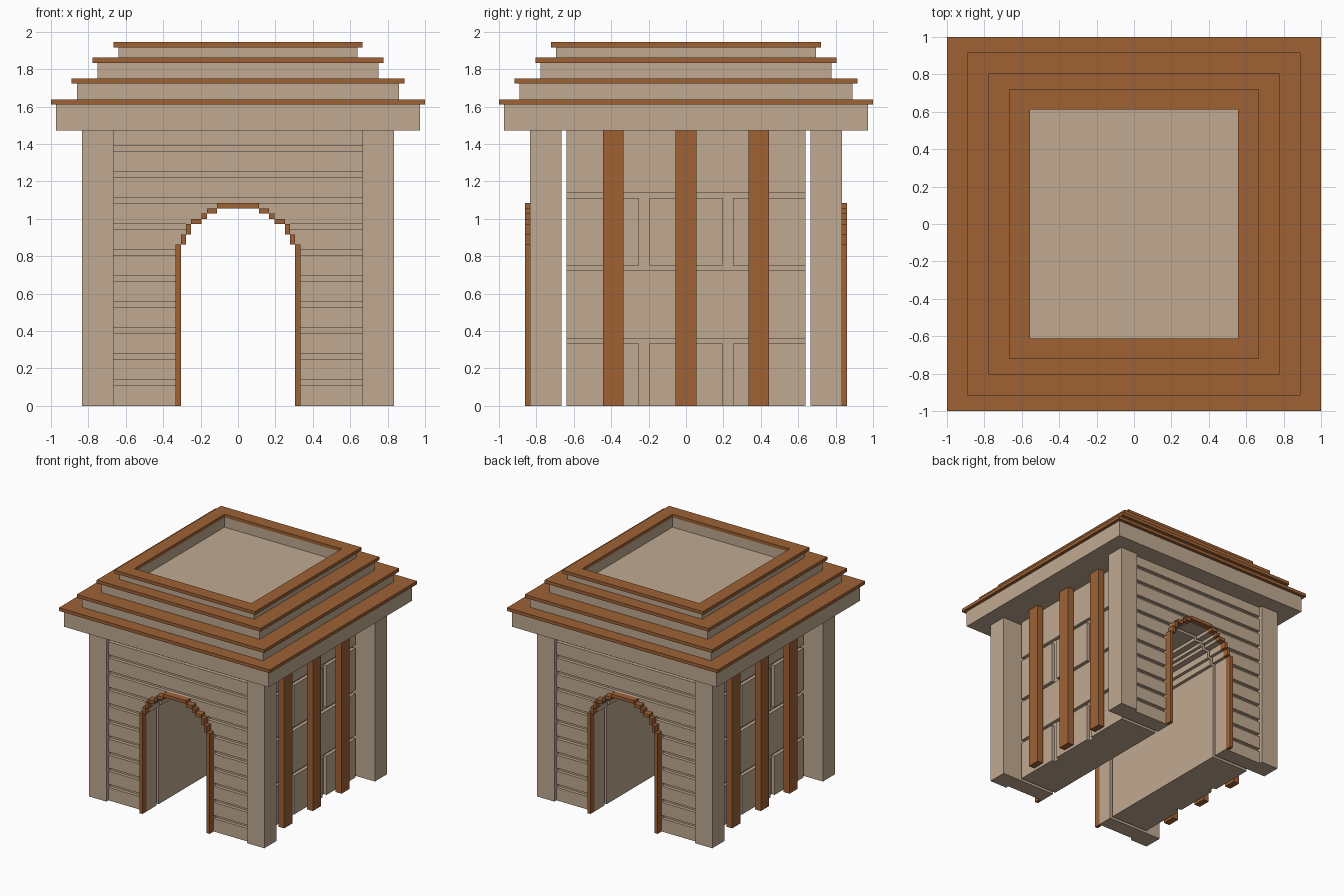
import bpy, bmesh

if "Cube" in bpy.data.objects:
    bpy.data.objects.remove(bpy.data.objects["Cube"])

U = 1 / 36  # model is laid out on a grid of 36 cells per unit


def material(name, rgb):
    m = bpy.data.materials.new(name)
    m.diffuse_color = (*rgb, 1)
    m.use_nodes = True
    m.node_tree.nodes["Principled BSDF"].inputs["Base Color"].default_value = m.diffuse_color
    return m


STONE = material("beige stone", (0.53, 0.40, 0.283))
WOOD = material("brown wood", (0.345, 0.122, 0.036))


def finish(bm, name, mat):
    bmesh.ops.recalc_face_normals(bm, faces=bm.faces)
    me = bpy.data.meshes.new(name)
    bm.to_mesh(me)
    bm.free()
    me.materials.append(mat)
    ob = bpy.data.objects.new(name, me)
    bpy.context.collection.objects.link(ob)
    return ob


def add_prism(bm, pts, y0, y1):
    """Extrude an x-z outline along y."""
    f = bm.faces.new([bm.verts.new((x * U, y0 * U, z * U)) for x, z in pts])
    r = bmesh.ops.extrude_face_region(bm, geom=[f])
    vs = [v for v in r["geom"] if isinstance(v, bmesh.types.BMVert)]
    bmesh.ops.translate(bm, verts=vs, vec=(0, (y1 - y0) * U, 0))


def add_box(bm, x0, x1, y0, y1, z0, z1):
    add_prism(bm, [(x0, z0), (x1, z0), (x1, z1), (x0, z1)], y0, y1)


def box(name, mat, *dims):
    bm = bmesh.new()
    add_box(bm, *dims)
    return finish(bm, name, mat)


def ring(name, mat, ox, oy, ix, iy, z0, z1):
    """Rectangular frame with a hole."""
    bm = bmesh.new()
    loops = []
    for hx, hy, z in ((ox, oy, z0), (ox, oy, z1), (ix, iy, z1), (ix, iy, z0)):
        loops.append([bm.verts.new((sx * hx * U, sy * hy * U, z * U))
                      for sx, sy in ((-1, -1), (1, -1), (1, 1), (-1, 1))])
    for k in range(4):
        a, b = loops[k], loops[(k + 1) % 4]
        for i in range(4):
            j = (i + 1) % 4
            bm.faces.new((a[i], a[j], b[j], b[i]))
    return finish(bm, name, mat)


# Stepped arch opening: (top of step, half width)
STEPS = [(31, 11), (33, 10), (35, 9), (36, 7), (37, 6), (38, 4)]
CROWN = 38


def add_arched_slab(bm, w, a, b, y0, y1):
    """Slab between heights a and b, cut by the arch opening."""
    if a >= CROWN:
        add_box(bm, -w, w, y0, y1, a, b)
        return
    inner, low = [], a
    for top, half in STEPS:
        hi = min(top, b)
        if hi > low:
            inner += [(half, low), (half, hi)]
            low = hi
    if b > CROWN:
        left = [(-x, z) for x, z in inner]
        add_prism(bm, [(-w, a)] + left + inner[::-1] + [(w, a), (w, b), (-w, b)], y0, y1)
    else:
        for s in (-1, 1):
            add_prism(bm, [(s * x, z) for x, z in inner + [(w, b), (w, a)]], y0, y1)


def arch_band(name, mat, y0, y1):
    """One-cell band of blocks following the arch steps."""
    bm = bmesh.new()
    for m in (-1, 1):
        low, outer = 0, 12
        for top, half in STEPS:
            add_box(bm, m * half, m * outer, y0, y1, low, top)
            low, outer = top, half
    add_box(bm, -4, 4, y0, y1, 38, 39)
    finish(bm, name, mat)


# Central block with the stepped vault running through
bm = bmesh.new()
add_arched_slab(bm, 23, 0, 53, -23, 23)
finish(bm, "vaulted_block", STONE)

for s, end in ((-1, "front"), (1, "back")):
    # End wall core and its horizontal planks
    bm = bmesh.new()
    add_arched_slab(bm, 24, 0, 53, s * 24, s * 28)
    finish(bm, end + "_wall", STONE)
    bm = bmesh.new()
    for z in range(0, 53, 5):
        add_arched_slab(bm, 24, z, min(z + 4, 53), s * 28, s * 29)
    finish(bm, end + "_planks", STONE)

    # Stone lining closing the plank grooves, wooden trim in front of it
    arch_band(end + "_arch_lining", STONE, s * 28, s * 29)
    arch_band(end + "_arch_trim", WOOD, s * 29, s * 31)

    # Corner pillars
    for m, side in ((-1, "left"), (1, "right")):
        box(f"{end}_{side}_pillar", STONE, m * 24, m * 30, s * 24, s * 30, 0, 53)

for m, side in ((-1, "left"), (1, "right")):
    # Side wall panels separated by grooves
    bm = bmesh.new()
    for z0, z1, split in ((0, 12, True), (13, 26, False), (27, 40, True), (41, 53, False)):
        for y0, y1 in ((-23, -9), (-7, 7), (9, 23)) if split else ((-23, 23),):
            add_box(bm, m * 23, m * 24, y0, y1, z0, z1)
    finish(bm, side + "_panels", STONE)
    # Vertical beams, standing just clear of the panels
    for i, y in enumerate((-14, 0, 14)):
        box(f"{side}_beam_{i + 1}", WOOD, m * 25, m * 27, y - 2, y + 2, 0, 53)

# Stepped roof: half x, half y, bottom, top of stone, trim hole
TIERS = [(35, 35, 53, 58, 30, 31), (31, 32, 59, 62, 26, 27),
         (27, 28, 63, 66, 23, 25), (23, 25, 66, 69, 20, 22)]
for i, (x, y, z0, z1, ix, iy) in enumerate(TIERS):
    if i < 3:
        box(f"roof_tier_{i + 1}", STONE, -x, x, -y, y, z0, z1)
    else:  # parapet around the sunken roof floor
        ring("roof_parapet", STONE, x, y, ix, iy, z0, z1)
    ring(f"roof_trim_{i + 1}", WOOD, x + 1, y + 1, ix, iy, z1, z1 + 1)
